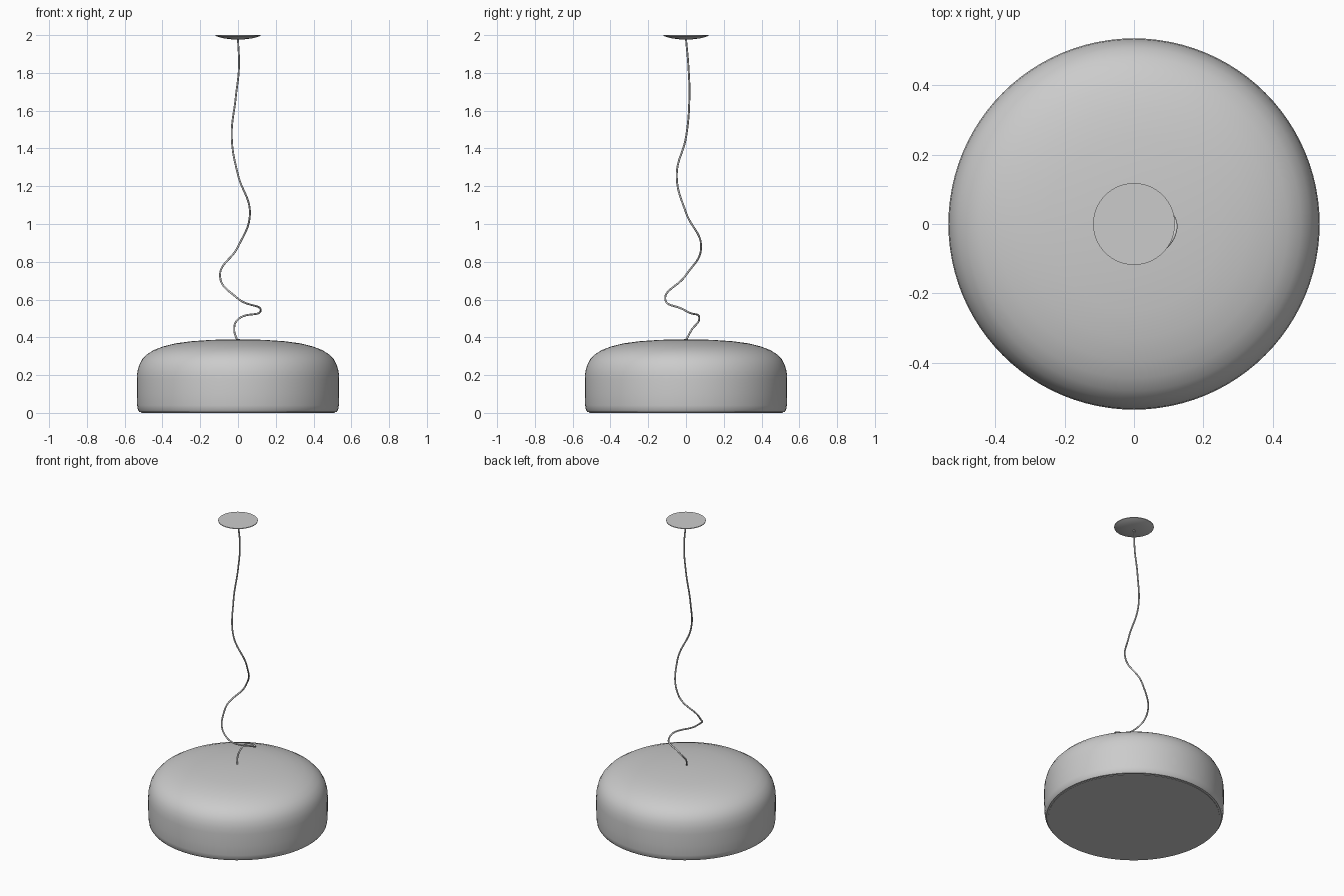
import bpy, bmesh, math

if "Cube" in bpy.data.objects:
    bpy.data.objects.remove(bpy.data.objects["Cube"], do_unlink=True)

# One neutral grey paint for everything
grey = bpy.data.materials.new("light_grey")
grey.use_nodes = True
colour = (0.6, 0.6, 0.6, 1)
grey.diffuse_color = colour
grey.node_tree.nodes["Principled BSDF"].inputs["Base Color"].default_value = colour


def lathe(name, profile, steps=96):
    """Spin a (radius, height) profile about the z axis."""
    bm = bmesh.new()
    verts = [bm.verts.new((r, 0, z)) for r, z in profile]
    edges = [bm.edges.new(pair) for pair in zip(verts, verts[1:])]
    bmesh.ops.spin(bm, geom=verts + edges, cent=(0, 0, 0), axis=(0, 0, 1),
                   angle=math.tau, steps=steps)
    bmesh.ops.remove_doubles(bm, verts=bm.verts, dist=0.0001)
    bmesh.ops.recalc_face_normals(bm, faces=bm.faces)
    mesh = bpy.data.meshes.new(name)
    bm.to_mesh(mesh)
    bm.free()
    obj = bpy.data.objects.new(name, mesh)
    bpy.context.collection.objects.link(obj)
    mesh.materials.append(grey)
    bpy.ops.object.select_all(action='DESELECT')
    obj.select_set(True)
    bpy.context.view_layer.objects.active = obj
    bpy.ops.object.shade_smooth_by_angle(angle=math.radians(40))
    return obj


def wire(name, points, radius):
    """Round tube along a smooth path."""
    curve = bpy.data.curves.new(name, 'CURVE')
    curve.dimensions = '3D'
    curve.bevel_depth = radius
    curve.bevel_resolution = 3
    curve.use_fill_caps = True
    spline = curve.splines.new('BEZIER')
    spline.resolution_u = 16
    spline.bezier_points.add(len(points) - 1)
    for bp, co in zip(spline.bezier_points, points):
        bp.co = co
        bp.handle_left_type = bp.handle_right_type = 'AUTO'
    curve.materials.append(grey)
    obj = bpy.data.objects.new(name, curve)
    bpy.context.collection.objects.link(obj)
    return obj


# Domed drum shade with a rounded lower rim and flat diffuser
lathe("shade", [(0.51, 0.003), (0.522, 0.004), (0.53, 0.015), (0.534, 0.04),
                (0.536, 0.1), (0.536, 0.18), (0.533, 0.217), (0.524, 0.252),
                (0.508, 0.283), (0.482, 0.31), (0.445, 0.333), (0.395, 0.352),
                (0.33, 0.368), (0.25, 0.379), (0.15, 0.386), (0.07, 0.389),
                (0, 0.39)])
lathe("diffuser", [(0, 0), (0.51, 0), (0.51, 0.004)])

# Shallow ceiling plate
lathe("ceiling_plate", [(0, 2), (0.118, 2), (0.118, 1.996), (0.1, 1.989),
                        (0.07, 1.982), (0.035, 1.978), (0, 1.977)])

# Loosely coiled power cord, its loops widening towards the shade
wire("power_cord", [(0, 0, 1.98), (0.005, 0.013, 1.83), (-0.012, 0.018, 1.67),
                    (-0.033, 0, 1.46), (0, -0.049, 1.26), (0.063, 0, 1.06),
                    (0, 0.08, 0.88), (-0.095, 0, 0.73), (0, -0.11, 0.605),
                    (0.12, 0, 0.54), (0, 0.07, 0.495), (-0.02, 0.03, 0.44),
                    (-0.005, 0, 0.385)], 0.005)

# Very fine straight suspension wire
wire("suspension_wire", [(0, 0, 0.385), (0, 0, 1.98)], 0.001)
